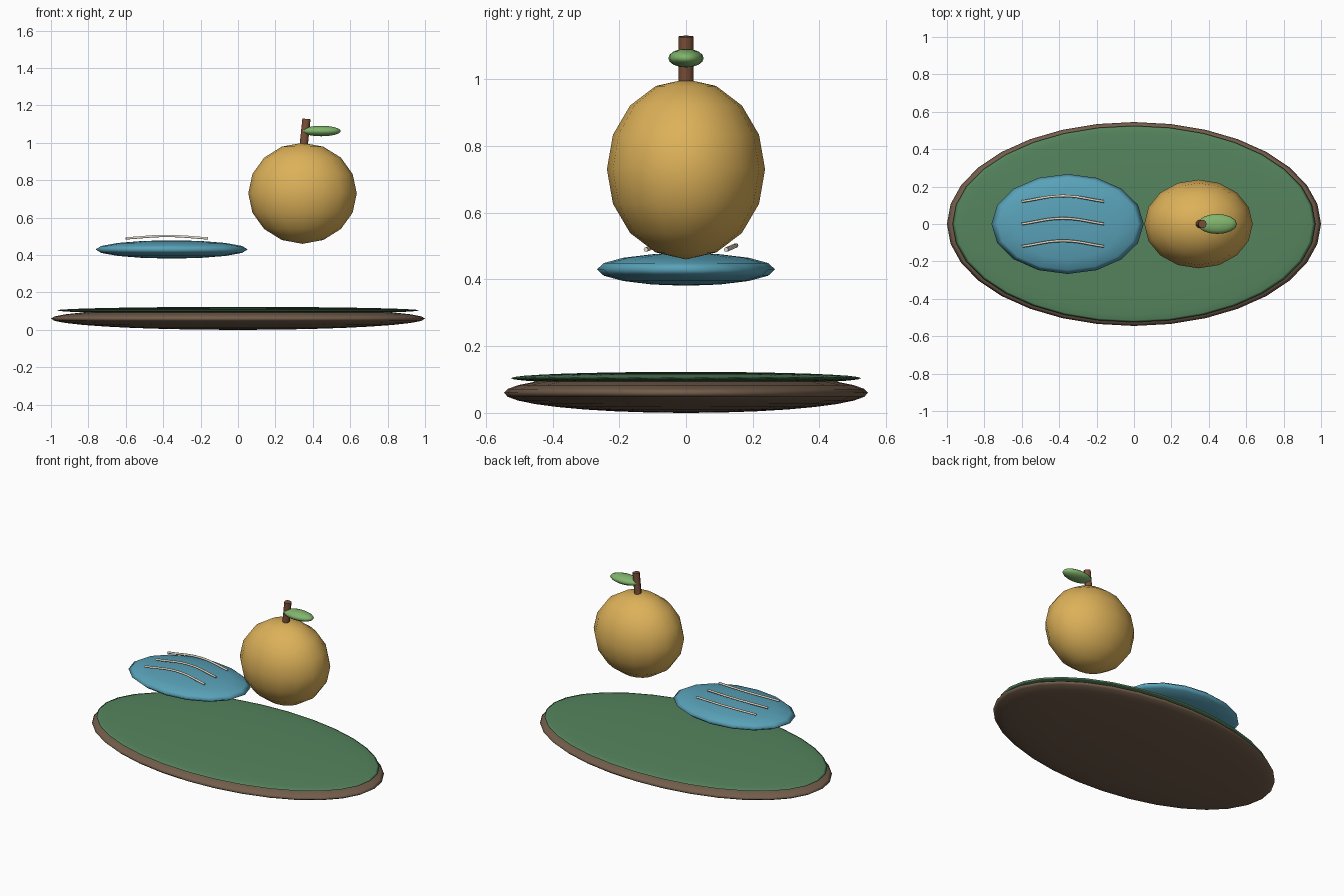
import bpy
from mathutils import Vector

if "Cube" in bpy.data.objects:
    bpy.data.objects.remove(bpy.data.objects["Cube"])


def material(name, rgb):
    m = bpy.data.materials.new(name)
    m.diffuse_color = (*rgb, 1)
    m.use_nodes = True
    m.node_tree.nodes["Principled BSDF"].inputs["Base Color"].default_value = m.diffuse_color
    return m


brown = material("earth_brown", (0.17, 0.11, 0.07))
green = material("grass_green", (0.09, 0.23, 0.11))
blue = material("blue", (0.10, 0.36, 0.48))
gold = material("gold", (0.72, 0.44, 0.10))
bark = material("bark", (0.20, 0.08, 0.04))
leaf_green = material("leaf_green", (0.22, 0.46, 0.15))
cream = material("cream", (0.80, 0.74, 0.62))


def ellipsoid(name, center, half, mat, segments=16, rings=8):
    bpy.ops.mesh.primitive_uv_sphere_add(segments=segments, ring_count=rings, location=center)
    ob = bpy.context.object
    ob.name = name
    ob.scale = half
    ob.data.materials.append(mat)
    bpy.ops.object.transform_apply(location=False, rotation=False, scale=True)
    bpy.ops.object.shade_smooth()
    return ob


# Oval base with a green top
ellipsoid("base", (0, 0, 0.06), (1.0, 0.545, 0.06), brown, 32, 16)
ellipsoid("green_top", (0, 0, 0.104), (0.97, 0.525, 0.019), green, 32, 16)

# Flat blue pad and round fruit with its leaf
ellipsoid("blue_pad", (-0.355, 0, 0.43), (0.407, 0.267, 0.049), blue)
ellipsoid("fruit", (0.345, 0, 0.73), (0.29, 0.237, 0.27), gold)
ellipsoid("leaf", (0.445, 0, 1.063), (0.105, 0.053, 0.028), leaf_green)

# Tilted stem
low, high = Vector((0.350, 0, 0.975)), Vector((0.366, 0, 1.128))
axis = high - low
bpy.ops.mesh.primitive_cylinder_add(vertices=12, radius=0.022, depth=axis.length,
                                    location=(low + high) / 2,
                                    rotation=axis.to_track_quat('Z', 'Y').to_euler())
stem = bpy.context.object
stem.name = "stem"
stem.data.materials.append(bark)
bpy.ops.object.shade_smooth_by_angle()

# Three arched ripple lines above the pad
for i, y in enumerate((-0.12, 0, 0.12)):
    cu = bpy.data.curves.new(f"ripple_{i + 1}", 'CURVE')
    cu.dimensions = '3D'
    cu.bevel_depth = 0.007
    cu.bevel_resolution = 1
    cu.use_fill_caps = True
    cu.resolution_u = 6
    sp = cu.splines.new('BEZIER')
    sp.bezier_points.add(2)
    points = ((-0.6, y, 0.489), (-0.38, y + 0.03, 0.502), (-0.16, y, 0.489))
    for bp, co in zip(sp.bezier_points, points):
        bp.co = co
        bp.handle_left_type = bp.handle_right_type = 'AUTO'
    cu.materials.append(cream)
    bpy.context.collection.objects.link(bpy.data.objects.new(f"ripple_{i + 1}", cu))
